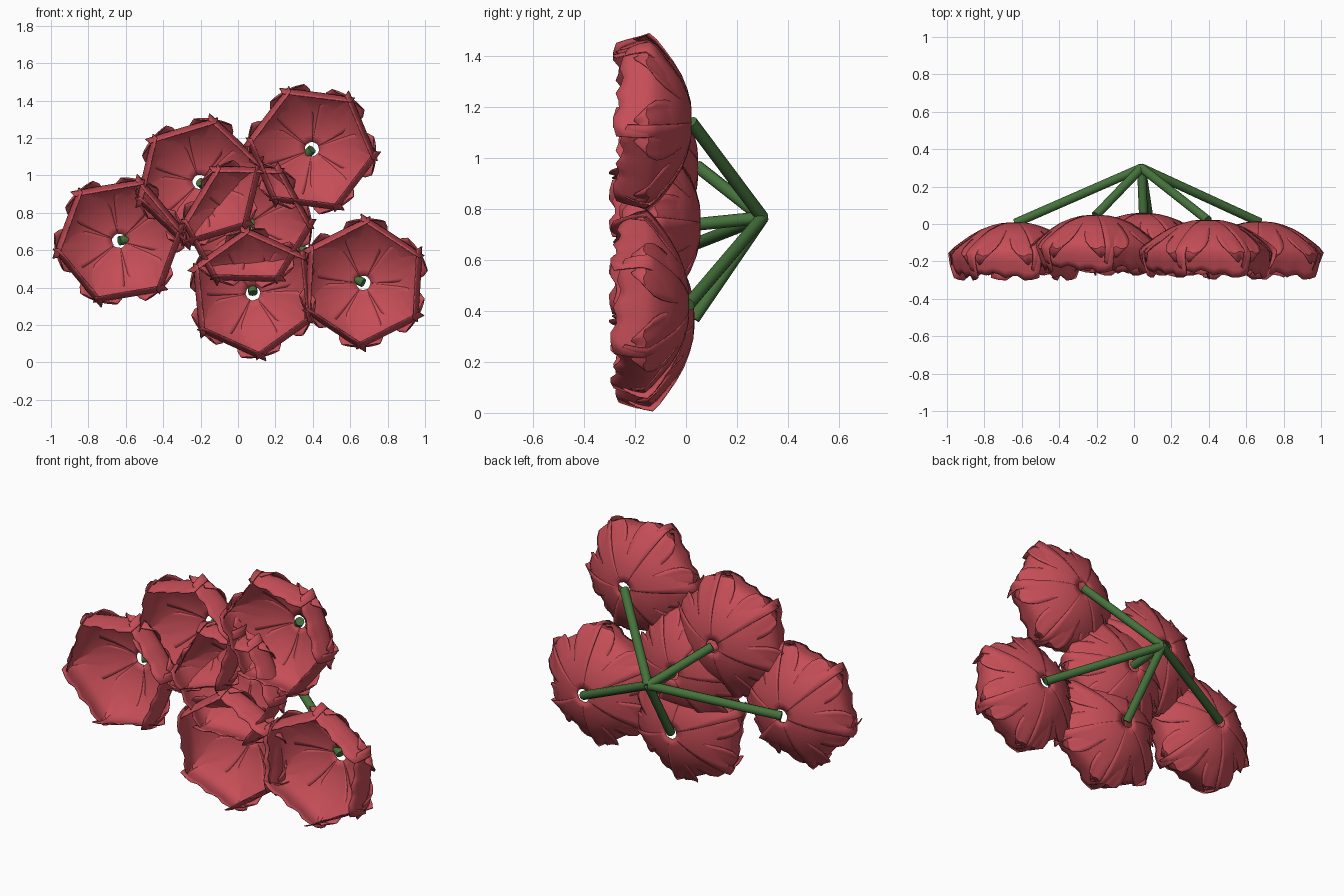
import bpy, bmesh, math
from mathutils import Vector

cube = bpy.data.objects.get("Cube")
if cube:
    bpy.data.objects.remove(cube, do_unlink=True)


def material(name, rgb):
    m = bpy.data.materials.new(name)
    m.use_nodes = True
    m.diffuse_color = (*rgb, 1)
    bsdf = m.node_tree.nodes["Principled BSDF"]
    bsdf.inputs["Base Color"].default_value = (*rgb, 1)
    bsdf.inputs["Roughness"].default_value = 0.8
    return m


RED = material("petal red", (0.56, 0.075, 0.095))
GREEN = material("stem green", (0.06, 0.17, 0.045))

# Bowl section: radius and depth, from the hole at the back to the front lip
PROFILE = [(.04, .0), (.08, -.004), (.13, -.017), (.19, -.04), (.245, -.072),
           (.295, -.108), (.335, -.14), (.363, -.172), (.356, -.215),
           (.345, -.25), (.332, -.283)]
COLS = 10


def add_petal(bm, angle, half, size, flat, skew, taper, rows):
    """One curved petal sheet; flat straightens its rim, skew overlaps the next."""
    grid = []
    for i, (r, y) in enumerate(PROFILE[:rows]):
        v = i / (rows - 1)
        row = []
        for j in range(COLS + 1):
            u = 2 * j / COLS - 1
            width = half * (1 - taper * v ** 4)
            a = u * width
            straight = math.cos(half) / math.cos(a)
            rad = r * size * (1 + flat * min(1, v * 1.4) ** 2 * (straight - 1))
            rad *= 1 + skew * u * (1 - v * 0.5)
            depth = y + 0.022 * u * v ** 3 * (1 if flat else 0)
            depth -= 0.012 * v ** 4 * math.cos(3 * u * math.pi)
            row.append(bm.verts.new((rad * math.cos(angle + a), depth,
                                     rad * math.sin(angle + a))))
        grid.append(row)
    for low, high in zip(grid, grid[1:]):
        for j in range(COLS):
            bm.faces.new((low[j], low[j + 1], high[j + 1], high[j]))


def smooth(obj, degrees):
    bpy.ops.object.select_all(action="DESELECT")
    obj.select_set(True)
    bpy.context.view_layer.objects.active = obj
    bpy.ops.object.shade_smooth_by_angle(angle=math.radians(degrees))


def flower(name, centre, phase):
    bm = bmesh.new()
    for k in range(6):
        corner = math.radians(phase + 60 * k)
        # broad outer petal, straight between two corners
        add_petal(bm, corner + math.radians(30), math.radians(34),
                  1.0, 1.0, 0.025, 0.0, len(PROFILE))
        # smaller rounded petal behind each corner
        add_petal(bm, corner, math.radians(27),
                  0.945, 0.0, -0.03, 0.6, len(PROFILE) - 2)
    mesh = bpy.data.meshes.new(name)
    bm.to_mesh(mesh)
    bm.free()
    obj = bpy.data.objects.new(name, mesh)
    bpy.context.collection.objects.link(obj)
    obj.location = centre
    mesh.materials.append(RED)
    smooth(obj, 40)
    skin = obj.modifiers.new("thickness", "SOLIDIFY")
    skin.thickness = 0.005
    skin.offset = 0


def stem(name, start, end):
    start, end = Vector(start), Vector(end)
    axis = end - start
    bpy.ops.mesh.primitive_cylinder_add(vertices=10, radius=0.025,
                                        depth=axis.length,
                                        location=(start + end) / 2)
    obj = bpy.context.object
    obj.name = name
    obj.rotation_euler = axis.to_track_quat("Z", "Y").to_euler()
    obj.data.materials.append(GREEN)
    smooth(obj, 40)


# Flower positions and the turn of their corners
HUB = (0.04, 0.3, 0.765)
FLOWERS = {
    "right_flower": ((-0.635, 0.005, 0.65), 11),
    "upper_right_flower": ((-0.205, 0.045, 0.965), 18),
    "upper_left_flower": ((0.395, 0.02, 1.14), 54),
    "lower_left_flower": ((0.67, 0.01, 0.425), 28),
    "lower_flower": ((0.08, 0.03, 0.37), 37),
    "middle_flower": ((0.05, 0.055, 0.74), 0),
}
for name, (centre, phase) in FLOWERS.items():
    flower(name, centre, phase)
    stem(name.replace("flower", "stem"), HUB, centre)
